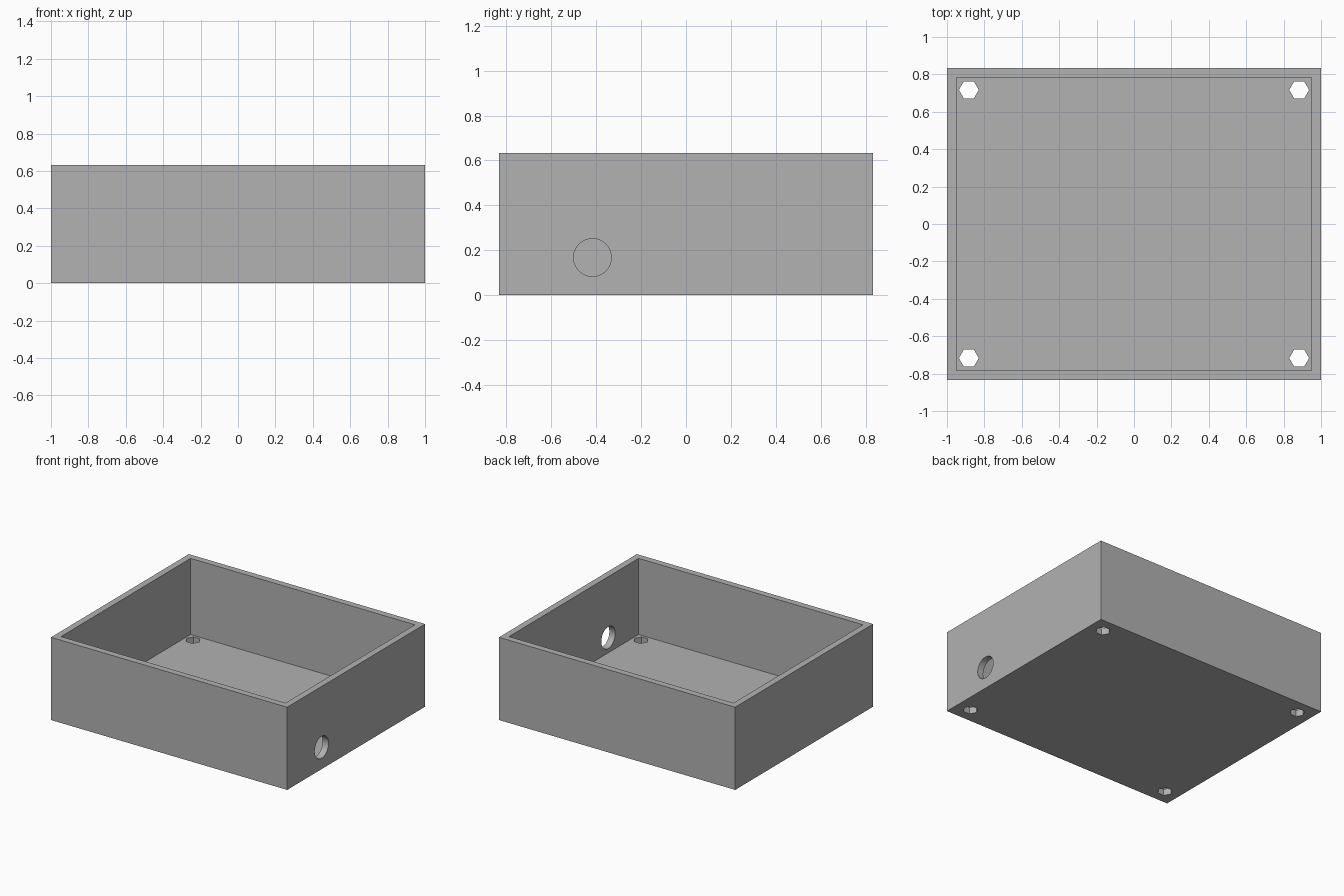
import bpy
from math import pi

if "Cube" in bpy.data.objects:
    bpy.data.objects.remove(bpy.data.objects["Cube"], do_unlink=True)

# Overall dimensions
LENGTH, WIDTH, HEIGHT = 2.0, 1.667, 0.633
WALL = 0.05

grey = bpy.data.materials.new("plain_grey")
grey.use_nodes = True
colour = (0.445, 0.445, 0.445, 1)
grey.diffuse_color = colour
grey.node_tree.nodes["Principled BSDF"].inputs["Base Color"].default_value = colour


def box(name, size, bottom):
    bpy.ops.mesh.primitive_cube_add(size=1, location=(0, 0, bottom + size[2] / 2))
    obj = bpy.context.object
    obj.name = name
    obj.scale = size
    bpy.ops.object.transform_apply(location=True, rotation=False, scale=True)
    obj.data.materials.append(grey)
    return obj


def rod(name, sides, radius, depth, location, rotation):
    bpy.ops.mesh.primitive_cylinder_add(vertices=sides, radius=radius, depth=depth,
                                        location=location, rotation=rotation)
    obj = bpy.context.object
    obj.name = name
    obj.data.materials.append(grey)
    return obj


def cut(target, cutter):
    cutter.hide_render = True
    mod = target.modifiers.new(cutter.name, "BOOLEAN")
    mod.operation = "DIFFERENCE"
    mod.solver = "EXACT"
    mod.object = cutter
    bpy.context.view_layer.objects.active = target
    bpy.ops.object.modifier_apply(modifier=mod.name)
    bpy.data.objects.remove(cutter, do_unlink=True)


# Open tray: solid block hollowed from above
tray = box("open_tray", (LENGTH, WIDTH, HEIGHT), 0)
cut(tray, box("cavity_cutter", (LENGTH - 2 * WALL, WIDTH - 2 * WALL, HEIGHT), WALL))

# Hexagonal screw holes through the floor corners
for x in (-0.883, 0.883):
    for y in (-0.717, 0.717):
        cut(tray, rod("screw_hole_cutter", 6, 0.053, WALL * 3, (x, y, 0), (0, 0, pi / 2)))

# Round cable hole through one side wall
cut(tray, rod("cable_hole_cutter", 48, 0.084, WALL * 4,
              (LENGTH / 2, -0.417, 0.167), (0, pi / 2, 0)))

# Smooth the cable hole while every box and hexagon edge stays sharp
bpy.ops.object.select_all(action="DESELECT")
tray.select_set(True)
bpy.context.view_layer.objects.active = tray
bpy.ops.object.shade_smooth_by_angle(angle=pi / 6)
